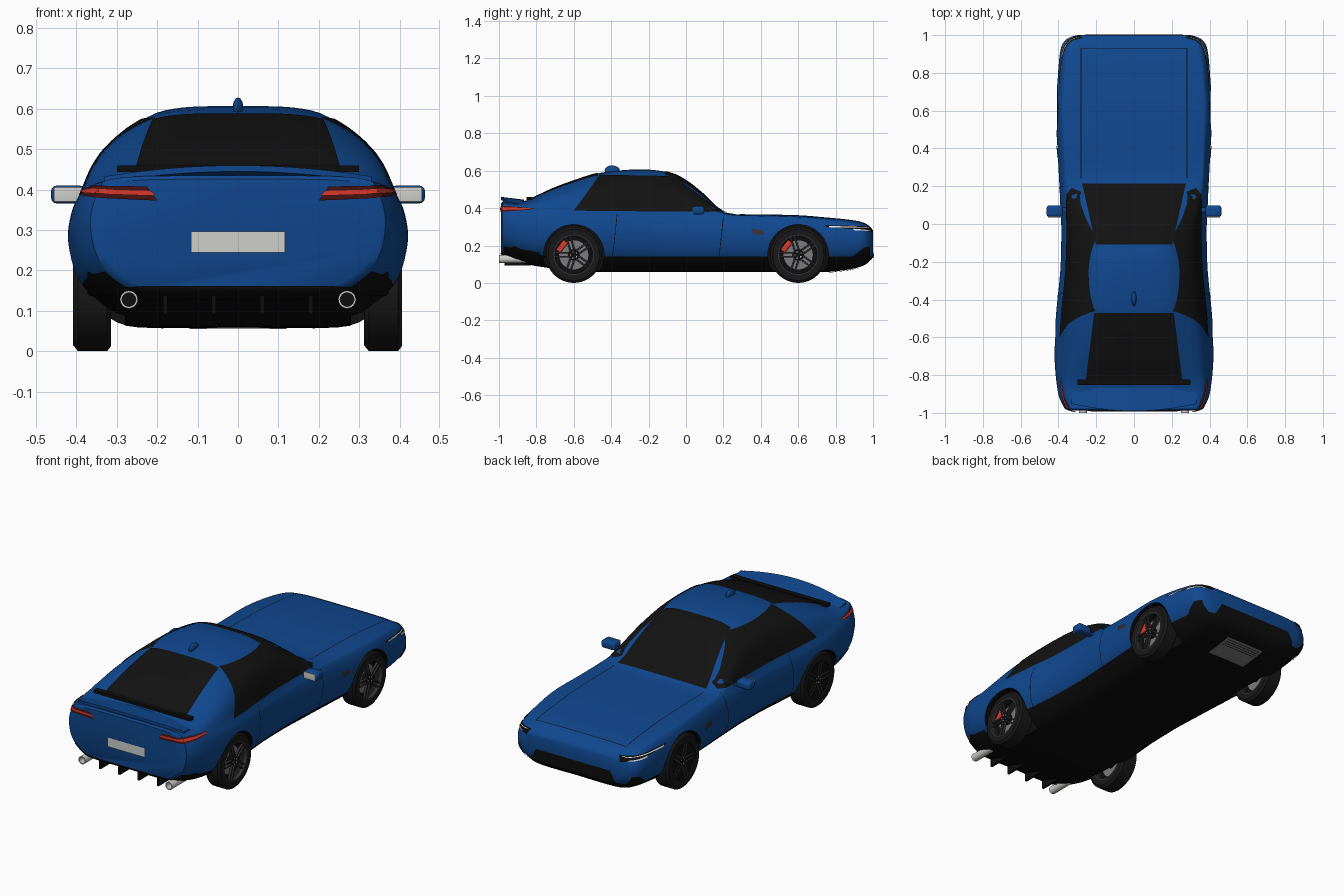
import bpy, bmesh, math
from mathutils import Vector, Matrix
from mathutils.bvhtree import BVHTree

old = bpy.data.objects.get("Cube")
if old:
    bpy.data.objects.remove(old)


def material(name, r, g, b):
    m = bpy.data.materials.new(name)
    m.use_nodes = True
    m.diffuse_color = (r, g, b, 1)
    node = next(n for n in m.node_tree.nodes if n.type == 'BSDF_PRINCIPLED')
    node.inputs["Base Color"].default_value = (r, g, b, 1)
    return m


BLUE = material("blue paint", .005, .065, .28)
BLACK = material("black trim", .004, .004, .004)
GLASS = material("dark glass", .006, .006, .006)
RUBBER = material("tyre rubber", .009, .009, .009)
DARK = material("dark alloy", .035, .035, .04)
STEEL = material("brake steel", .2, .2, .21)
RED = material("red", .7, .04, .025)
MAROON = material("dark red lens", .06, .006, .006)
SILVER = material("light silver", .62, .62, .6)
WHITE = material("white lamp", .85, .85, .85)


def finish(name, bm, *mats, smooth=True):
    me = bpy.data.meshes.new(name)
    bm.to_mesh(me)
    bm.free()
    ob = bpy.data.objects.new(name, me)
    bpy.context.collection.objects.link(ob)
    for m in mats:
        me.materials.append(m)
    if smooth:
        bpy.ops.object.select_all(action='DESELECT')
        ob.select_set(True)
        bpy.context.view_layer.objects.active = ob
        bpy.ops.object.shade_smooth_by_angle(angle=math.radians(35))
    return ob


def spline(pts, steps):
    """Catmull-Rom through tuples of any length."""
    pts = [Vector(p) for p in pts]
    out = []
    for i in range(len(pts) - 1):
        a, b, c, d = pts[max(i - 1, 0)], pts[i], pts[i + 1], pts[min(i + 2, len(pts) - 1)]
        for k in range(steps):
            t = k / steps
            out.append(b + (c - a) * (t / 2) + (a * 2 - b * 5 + c * 4 - d) * (t * t / 2)
                       + (b * 3 - a - c * 3 + d) * (t ** 3 / 2))
    return out + [pts[-1]]


def box(name, size, loc, mat, bevel=0, rot=None):
    bm = bmesh.new()
    bmesh.ops.create_cube(bm, size=1, matrix=Matrix.Diagonal((*size, 1)))
    if bevel:
        bmesh.ops.bevel(bm, geom=bm.edges[:], offset=bevel, segments=3, affect='EDGES', profile=.5)
    bm.transform(Matrix.Translation(loc) @ (rot or Matrix()))
    return finish(name, bm, mat)


def lathe(name, profile, loc, mat, axis='X', seg=40):
    """Closed ring profile of (along axis, radius) turned about the axis."""
    bm = bmesh.new()
    rings = []
    for k in range(seg):
        a = math.tau * k / seg
        rings.append([bm.verts.new((h, r * math.cos(a), r * math.sin(a))) for h, r in profile])
    n = len(profile)
    for k in range(seg):
        p, q = rings[k], rings[(k + 1) % seg]
        for j in range(n):
            bm.faces.new((p[j], p[(j + 1) % n], q[(j + 1) % n], q[j]))
    bmesh.ops.recalc_face_normals(bm, faces=bm.faces)
    turn = Matrix.Rotation(math.pi / 2, 4, 'Z') if axis == 'Y' else Matrix()
    bm.transform(Matrix.Translation(loc) @ turn)
    return finish(name, bm, mat)


# Body stations: y, half width, floor, shoulder height, roof half width, top
STATIONS = [
    (-.98, .365, .15, .405, .27, .435), (-.92, .395, .125, .4, .28, .43),
    (-.84, .41, .1, .395, .27, .445), (-.72, .42, .08, .39, .26, .5),
    (-.6, .42, .065, .385, .255, .545), (-.45, .41, .06, .38, .235, .59),
    (-.25, .39, .06, .375, .225, .607), (-.1, .385, .06, .37, .215, .592),
    (0, .385, .06, .37, .22, .547), (.1, .39, .06, .365, .24, .468),
    (.21, .395, .06, .36, .27, .376), (.4, .405, .06, .35, .28, .367),
    (.6, .415, .06, .345, .28, .362), (.75, .405, .06, .335, .28, .35),
    (.88, .395, .075, .315, .27, .337), (.95, .38, .095, .295, .26, .322),
    (.985, .345, .12, .275, .25, .3), (1, .3, .14, .26, .22, .28)]
LOWER = [(0, 0), (.6, 0), (.8, .1), (.95, .32), (1, .62), (.98, .85), (.93, 1)]


def section(y, w, floor, belt, roof, top):
    half = [(w * fx, floor + (belt - floor) * fz) for fx, fz in LOWER]
    rise = top - belt
    half += [((.93 * w + roof) / 2 + .025, belt + .55 * rise), (roof, belt + .88 * rise),
             (roof * .6, belt + .985 * rise), (0, top)]
    half = spline(half, 4)
    return [Vector((x, y, z)) for x, z in half] + [Vector((-x, y, z)) for x, z in half[-2:0:-1]]


# Body shell
loops = [section(*s) for s in spline(STATIONS, 3)]
mid = Vector((0, -.98, .29))
loops.insert(0, [mid + (p - mid) * .94 - Vector((0, .008, 0)) for p in loops[0]])
bm = bmesh.new()
rows = [[bm.verts.new(p) for p in loop] for loop in loops]
n = len(rows[0])
for p, q in zip(rows, rows[1:]):
    for j in range(n):
        bm.faces.new((p[j], p[(j + 1) % n], q[(j + 1) % n], q[j]))
bm.faces.new(rows[0])
bm.faces.new(rows[-1])
bmesh.ops.bisect_plane(bm, geom=bm.verts[:] + bm.edges[:] + bm.faces[:],
                       plane_co=(0, 0, .14), plane_no=(0, 0, 1))
bmesh.ops.recalc_face_normals(bm, faces=bm.faces)
for f in bm.faces:
    f.material_index = int(f.calc_center_median().z < .14)
SKIN = BVHTree.FromBMesh(bm)
body = finish("body", bm, BLUE, BLACK)

# Wheel arches
for s in (-1, 1):
    for y in (-.6, .6):
        bm = bmesh.new()
        bmesh.ops.create_cone(bm, cap_ends=True, segments=48, radius1=.162, radius2=.162, depth=.32,
                              matrix=Matrix.Translation((s * .44, y, .15)) @ Matrix.Rotation(math.pi / 2, 4, 'Y'))
        for f in bm.faces:
            f.material_index = 1
        cutter = finish("arch_cutter", bm, BLUE, BLACK, smooth=False)
        cutter.hide_render = True
        mod = body.modifiers.new("arch", 'BOOLEAN')
        mod.operation, mod.solver, mod.object = 'DIFFERENCE', 'EXACT', cutter
        with bpy.context.temp_override(object=body, active_object=body):
            bpy.ops.object.modifier_apply(modifier="arch")
        bpy.data.objects.remove(cutter)


def plate(name, corners, aim, mat, nu=12, nv=12, lift=.004, sides=(1,)):
    """Thin sheet: a quad cast along aim onto the body skin."""
    for s in sides:
        c = [Vector((s * x, y, z)) for x, y, z in corners]
        d = Vector((s * aim[0], aim[1], aim[2])).normalized()
        bm = bmesh.new()
        grid = []
        for i in range(nu + 1):
            a, b = c[0].lerp(c[1], i / nu), c[3].lerp(c[2], i / nu)
            row = []
            for j in range(nv + 1):
                p = a.lerp(b, j / nv)
                hit, nor, *_ = SKIN.ray_cast(p - d * 2, d)
                if hit is None:
                    hit, nor, *_ = SKIN.find_nearest(p)
                row.append(bm.verts.new(hit + nor * lift))
            grid.append(row)
        for p, q in zip(grid, grid[1:]):
            for j in range(nv):
                f = bm.faces.new((p[j], p[j + 1], q[j + 1], q[j]))
                f.normal_update()
                if f.normal.dot(d) > 0:
                    f.normal_flip()
        finish(name, bm, mat)


BOTH = (1, -1)
DOWN, UP, INWARD, TO_NOSE, TO_TAIL = (0, 0, -1), (0, 0, 1), (-1, 0, 0), (0, 1, 0), (0, -1, 0)


def top_plate(name, pts, mat, **kw):
    plate(name, [(x, y, 0) for x, y in pts], DOWN, mat, **kw)


def side_plate(name, pts, mat, **kw):
    plate(name, [(0, y, z) for y, z in pts], INWARD, mat, sides=BOTH, **kw)


def rear_plate(name, pts, mat, **kw):
    plate(name, [(x, 0, z) for x, z in pts], TO_NOSE, mat, **kw)


# Glass
top_plate("windscreen", [(-.275, .215), (.275, .215), (.2, -.11), (-.2, -.11)], GLASS, nu=24, nv=24)
top_plate("rear_window", [(-.21, -.47), (.21, -.47), (.255, -.83), (-.255, -.83)], GLASS, nu=24, nv=24)
side_plate("side_window", [(.19, .378), (-.07, .568), (-.46, .575), (-.6, .385)], GLASS, nu=24, nv=24)

# Panel gaps
for y0, y1 in ((.175, .2), (-.395, -.37)):
    side_plate("door_gap", [(y0, .14), (y0 + .004, .14), (y1 + .004, .37), (y1, .37)], BLACK, nu=1, lift=.002)
top_plate("bonnet_side_gap", [(.278, .24), (.282, .24), (.282, .93), (.278, .93)], BLACK,
          nu=1, nv=30, lift=.002, sides=BOTH)
top_plate("bonnet_front_gap", [(-.28, .928), (-.28, .932), (.28, .932), (.28, .928)], BLACK,
          nu=1, nv=30, lift=.002)
side_plate("wing_vent", [(.345, .29), (.41, .28), (.42, .255), (.36, .26)], DARK)

# Headlamps, cast diagonally around the nose corners
for name, a, b, low, high, mat, lift in (("headlamp_surround", 0, 1, .268, .308, BLACK, .003),
                                         ("headlamp_upper", .06, .95, .292, .303, WHITE, .005),
                                         ("headlamp_lower", .45, .85, .274, .288, WHITE, .005)):
    start, end = Vector((.45, .8, 0)), Vector((.27, .98, 0))
    p, q = start.lerp(end, a), start.lerp(end, b)
    plate(name, [(p.x, p.y, high - .008), (p.x, p.y, high), (q.x, q.y, high - .01), (q.x, q.y, low)],
          (-1, -1, 0), mat, lift=lift, sides=BOTH)

# Nose intakes and underside radiator grille
plate("nose_intake", [(-.27, 0, .135), (.27, 0, .135), (.23, 0, .205), (-.23, 0, .205)], TO_TAIL, BLACK, nu=24)
side_plate("corner_intake", [(.88, .135), (.98, .135), (.98, .195), (.95, .19)], BLACK)
plate("under_grille", [(-.12, .76, 0), (.12, .76, 0), (.12, .92, 0), (-.12, .92, 0)], UP, STEEL)
for k in range(4):
    y = .86 + .015 * k
    plate("grille_slot", [(-.11, y, 0), (.11, y, 0), (.11, y + .004, 0), (-.11, y + .004, 0)],
          UP, BLACK, nv=1, lift=.006)

# Tail lamps, number plate and lower bumper
rear_plate("tail_lamp_lens", [(.2, .373), (.355, .38), (.36, .41), (.225, .408)], MAROON, sides=BOTH)
rear_plate("tail_lamp_strip", [(.205, .386), (.355, .391), (.355, .401), (.215, .397)], RED, lift=.006, sides=BOTH)
side_plate("tail_lamp_side_lens", [(-.975, .38), (-.975, .41), (-.81, .397), (-.84, .388)], MAROON)
side_plate("tail_lamp_side_strip", [(-.975, .388), (-.975, .402), (-.82, .395), (-.84, .391)], RED, lift=.006)
rear_plate("number_plate", [(-.116, .245), (.116, .245), (.116, .296), (-.116, .296)], SILVER, lift=.006)
rear_plate("lower_bumper", [(-.3, .13), (.3, .13), (.3, .162), (-.3, .162)], BLACK, nu=24)
rear_plate("bumper_corner", [(.29, .14), (.37, .14), (.37, .2), (.29, .162)], BLACK, sides=BOTH)
side_plate("bumper_side", [(-.975, .14), (-.975, .2), (-.78, .165), (-.78, .14)], BLACK)

# Tail spoiler: a bowed blade, with a dark strip ahead of it
bm = bmesh.new()
rows = []
for k in range(21):
    x = -.33 + .033 * k
    rows.append([bm.verts.new((x, y + .35 * x * x * (y < -.9), z - .25 * x * x))
                 for y, z in ((-.865, .445), (-.99, .46), (-.99, .445), (-.865, .425))])
for p, q in zip(rows, rows[1:]):
    for j in range(4):
        bm.faces.new((p[j], p[(j + 1) % 4], q[(j + 1) % 4], q[j]))
bm.faces.new(rows[0])
bm.faces.new(rows[-1])
bmesh.ops.recalc_face_normals(bm, faces=bm.faces)
finish("tail_spoiler", bm, BLUE)
box("window_strip", (.6, .03, .016), (0, -.838, .452), BLACK)

# Roof aerial
bm = bmesh.new()
bmesh.ops.create_uvsphere(bm, u_segments=16, v_segments=10, radius=1,
                          matrix=Matrix.Translation((0, -.395, .603)) @ Matrix.Diagonal((.013, .04, .025, 1)))
finish("roof_aerial", bm, BLUE)

for k in (-.18, -.06, .06, .18):
    box("diffuser_fin", (.012, .14, .045), (k, -.9, .115), BLACK)

for s in BOTH:
    # Exhaust and door mirror
    lathe("exhaust_pipe", [(-1, .022), (-.82, .022), (-.82, .017), (-1, .017)], (s * .27, 0, .128), SILVER, 'Y', 24)
    lathe("exhaust_core", [(-.96, .018), (-.85, .018), (-.85, 0), (-.96, 0)], (s * .27, 0, .128), BLACK, 'Y', 24)
    box("mirror_shell", (.085, .06, .044), (s * .42, .068, .388), BLUE, .013)
    box("mirror_glass", (.074, .006, .036), (s * .419, .037, .388), SILVER, .002)
    box("mirror_arm", (.06, .025, .015), (s * .37, .075, .375), BLUE)
    # Wheels
    for y in (-.6, .6):
        hub = Vector((s * .36, y, .15))

        def out(d, dy=0, dz=0):
            return hub + Vector((s * d, dy, dz))

        lathe("tyre", [(-.048, .1), (-.048, .135), (-.036, .15), (.036, .15), (.046, .137), (.046, .108), (.03, .1)],
              hub, RUBBER)
        lathe("rim_lip", [(.03, .109), (.046, .109), (.046, .101), (.03, .1)], hub, DARK)
        lathe("wheel_back", [(-.04, .105), (.002, .105), (.002, 0), (-.04, 0)], hub, BLACK)
        lathe("brake_disc", [(0, .078), (.01, .078), (.01, .03), (0, .03)], hub, STEEL)
        turn = Matrix.Rotation(math.radians(52), 4, 'X')
        box("brake_caliper", (.022, .068, .03), out(.017, -.063, .046), RED, .005, turn)
        lathe("wheel_hub", [(.01, .03), (.04, .026), (.04, 0), (.01, 0)], hub, BLACK, seg=24)
        for k in range(5):
            a = math.tau * k / 5 + .3
            turn = Matrix.Rotation(a, 4, 'X')
            for off in (-.011, .011):
                at = turn @ Vector((0, off, .064))
                box("wheel_spoke", (.014, .009, .085), out(.034, at.y, at.z), DARK, .002, turn)
            at = turn @ Vector((0, 0, .017))
            box("wheel_nut", (.006, .006, .006), out(.041, at.y, at.z), SILVER)
